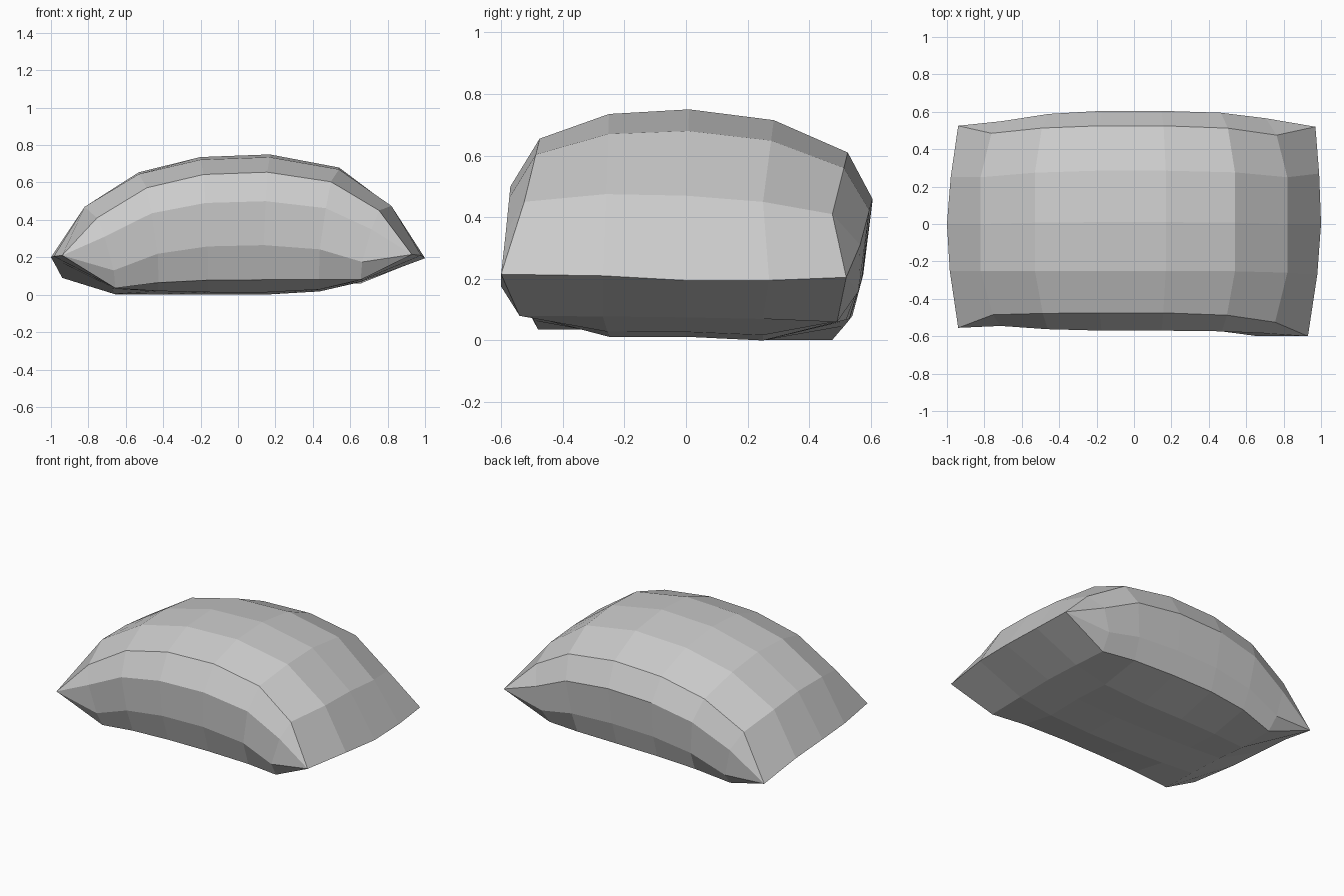
import bpy, bmesh

# Horizontal lines running left to right around the cushion.
# (end slot, x scale, y left/mid/right, z left/mid/right)
rows = [
    (0, .92, (-.485, -.475, -.525), (.42, .665, .46)),   # front top
    (1, 1.0, (-.25, -.25, -.26), (.48, .745, .485)),
    (2, 1.0, (0, .01, 0), (.48, .76, .48)),
    (3, 1.0, (.25, .285, .25), (.455, .725, .46)),
    (4, .93, (.485, .525, .475), (.38, .62, .42)),       # back top
    (4, .86, (.55, .605, .565), (.27, .47, .32)),
    (4, .81, (.54, .575, .56), (.09, .23, .17)),
    (4, .80, (.475, .53, .49), (.012, .08, .07)),        # back bottom
    (3, .81, (.22, .25, .25), (.015, .01, .08)),
    (2, .82, (0, 0, 0), (.04, .022, .085)),
    (1, .81, (-.25, -.25, -.27), (.045, .022, .088)),
    (0, .80, (-.48, -.5, -.54), (.045, .09, .09)),       # front bottom
    (0, .81, (-.53, -.56, -.6), (.14, .275, .185)),
    (0, .87, (-.545, -.57, -.585), (.32, .51, .36)),
]
left_end = [(-.94, -.555, .22), (-.985, -.25, .215), (-1, 0, .21),
            (-.98, .25, .175), (-.94, .525, .10)]
right_end = [(.93, -.6, .225), (.98, -.27, .22), (1, 0, .205),
             (.99, .27, .205), (.97, .52, .215)]
xs = (-.82, -.53, -.2, .17, .54, .82)
arch = (0, .66, .95, 1, .75, 0)
y_blend = (0, .7, 1, 1, .75, 0)

bm = bmesh.new()
left = [bm.verts.new(p) for p in left_end]
right = [bm.verts.new(p) for p in right_end]

# Build each line between its two end points
lines = []
for slot, scale, y, z in rows:
    line = [left[slot]]
    for i, x in enumerate(xs):
        side = 0 if i < 3 else 2
        line.append(bm.verts.new((x * scale,
                                  y[side] + (y[1] - y[side]) * y_blend[i],
                                  z[side] + (z[1] - z[side]) * arch[i])))
    line.append(right[slot])
    lines.append(line)

# Skin neighbouring lines; corners collapse to triangles
for a, b in zip(lines, lines[1:] + lines[:1]):
    for i in range(len(a) - 1):
        quad = list(dict.fromkeys((a[i], a[i + 1], b[i + 1], b[i])))
        bm.faces.new(quad)

bmesh.ops.recalc_face_normals(bm, faces=bm.faces)
low = min(v.co.z for v in bm.verts)
bmesh.ops.translate(bm, verts=bm.verts, vec=(0, 0, -low))

mesh = bpy.data.meshes.new("cushion")
bm.to_mesh(mesh)
bm.free()
bpy.context.collection.objects.link(bpy.data.objects.new("cushion", mesh))
